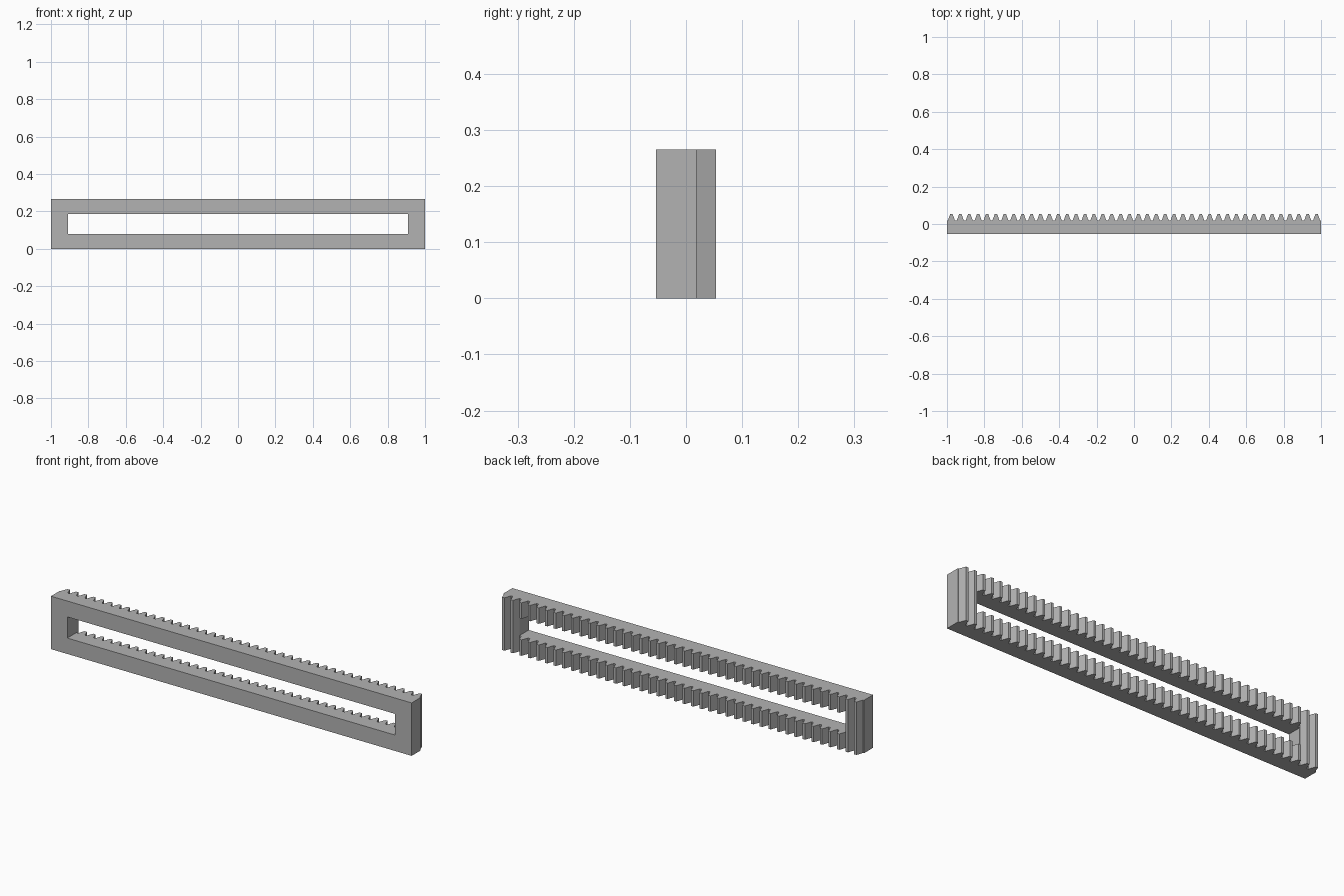
import bpy
import bmesh
import math

cube = bpy.data.objects.get("Cube")
if cube:
    bpy.data.objects.remove(cube, do_unlink=True)

# Rack gear proportions, all derived from the module
TEETH = 42
PITCH = 2.0 / TEETH
MODULE = PITCH / math.pi
HEIGHT = 17.5 * MODULE
DEPTH = 7 * MODULE
BACK = DEPTH / 2
ROOT = BACK - 2.25 * MODULE
SLOPE = math.tan(math.radians(20))
TIP_HALF = PITCH / 4 - MODULE * SLOPE
ROOT_HALF = PITCH / 4 + 1.25 * MODULE * SLOPE

grey = bpy.data.materials.new("plain grey")
grey.use_nodes = True
colour = (0.45, 0.45, 0.45, 1)
grey.diffuse_color = colour
grey.node_tree.nodes["Principled BSDF"].inputs["Base Color"].default_value = colour


def prism(name, outline, bottom, top):
    """Extrude an xy outline from bottom to top."""
    bm = bmesh.new()
    face = bm.faces.new([bm.verts.new((x, y, bottom)) for x, y in outline])
    grown = bmesh.ops.extrude_face_region(bm, geom=[face])["geom"]
    verts = [v for v in grown if isinstance(v, bmesh.types.BMVert)]
    bmesh.ops.translate(bm, verts=verts, vec=(0, 0, top - bottom))
    bmesh.ops.recalc_face_normals(bm, faces=bm.faces)
    mesh = bpy.data.meshes.new(name)
    bm.to_mesh(mesh)
    bm.free()
    mesh.materials.append(grey)
    obj = bpy.data.objects.new(name, mesh)
    bpy.context.collection.objects.link(obj)
    return obj


# Toothed bar: flat front, trapezoid teeth along the back
outline = [(-1, ROOT), (-1, -BACK), (1, -BACK), (1, ROOT)]
for i in reversed(range(TEETH)):
    x = -1 + (i + 0.5) * PITCH
    outline += [(x + ROOT_HALF, ROOT), (x + TIP_HALF, BACK),
                (x - TIP_HALF, BACK), (x - ROOT_HALF, ROOT)]
rack = prism("toothed_rack", outline, 0, HEIGHT)

# Long slot through the bar from front to back
end = 1 - 6 * MODULE
edge = 5.25 * MODULE
slot = prism("slot_cutter", [(-end, -1), (end, -1), (end, 1), (-end, 1)],
             edge, HEIGHT - edge)
slot.hide_render = True
slot.hide_viewport = False
slot.display_type = 'WIRE'

cut = rack.modifiers.new("slot", 'BOOLEAN')
cut.operation = 'DIFFERENCE'
cut.solver = 'EXACT'
cut.object = slot
bpy.context.view_layer.objects.active = rack
rack.select_set(True)
bpy.ops.object.modifier_apply(modifier="slot")
bpy.data.objects.remove(slot, do_unlink=True)
